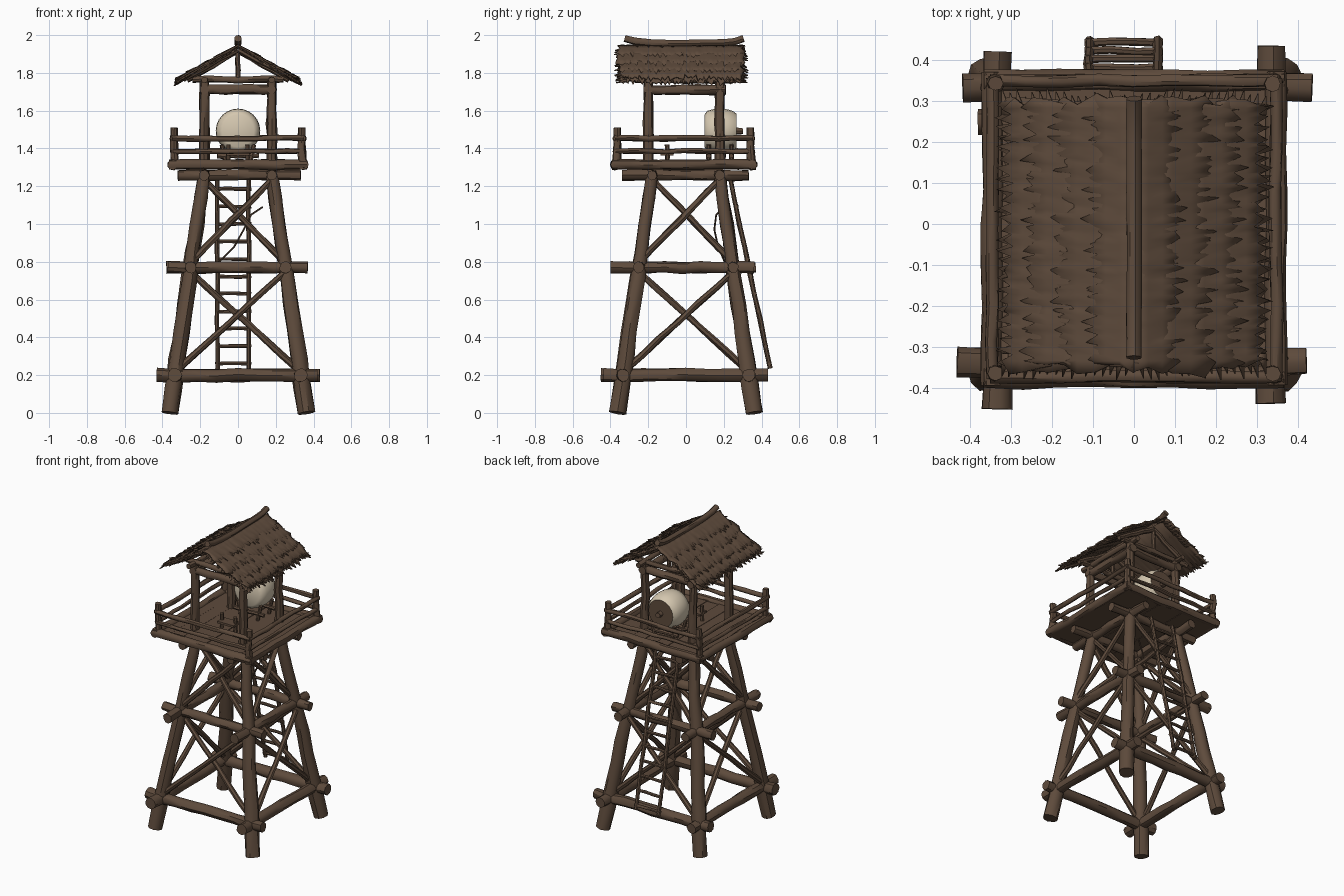
import bpy, bmesh, math, random
from mathutils import Vector

if "Cube" in bpy.data.objects:
    bpy.data.objects.remove(bpy.data.objects["Cube"])
random.seed(7)


def mat(name, col):
    m = bpy.data.materials.new(name)
    m.diffuse_color = (*col, 1)
    m.use_nodes = True
    m.node_tree.nodes["Principled BSDF"].inputs["Base Color"].default_value = m.diffuse_color
    return m


WOOD = mat("dark brown wood", (0.112, 0.070, 0.045))
CREAM = mat("cream hide", (0.66, 0.57, 0.43))


def finish(name, bm, material, angle=40):
    bmesh.ops.recalc_face_normals(bm, faces=bm.faces)
    me = bpy.data.meshes.new(name)
    bm.to_mesh(me)
    bm.free()
    me.materials.append(material)
    ob = bpy.data.objects.new(name, me)
    bpy.context.collection.objects.link(ob)
    bpy.context.view_layer.objects.active = ob
    ob.select_set(True)
    bpy.ops.object.shade_smooth_by_angle(angle=math.radians(angle))
    ob.select_set(False)
    return ob


# Rough log along a path, with capped ends and slightly uneven thickness
def log_path(name, pts, radii, sides=9, rough=0.08):
    bm = bmesh.new()
    pts = [Vector(p) for p in pts]
    rings = []
    for i, p in enumerate(pts):
        d = (pts[min(i + 1, len(pts) - 1)] - pts[max(i - 1, 0)]).normalized()
        ref = Vector((0, 0, 1)) if abs(d.z) < 0.9 else Vector((0, 1, 0))
        u = d.cross(ref).normalized()
        v = d.cross(u)
        rings.append([bm.verts.new(p + (u * math.cos(2 * math.pi * k / sides) + v * math.sin(2 * math.pi * k / sides))
                                   * radii[i] * (1 + random.uniform(-rough, rough))) for k in range(sides)])
    for a, b in zip(rings, rings[1:]):
        for k in range(sides):
            bm.faces.new((a[k], a[(k + 1) % sides], b[(k + 1) % sides], b[k]))
    bm.faces.new(rings[0])
    bm.faces.new(rings[-1])
    return finish(name, bm, WOOD)


def log(name, a, b, r0, r1=None, sides=9, n=6, wob=0.004):
    r1 = r1 or r0
    a, b = Vector(a), Vector(b)
    pts, rad = [], []
    for i in range(n + 1):
        t = i / n
        j = Vector([random.uniform(-wob, wob) for _ in range(3)]) if 0 < i < n else Vector()
        pts.append(a.lerp(b, t) + j)
        rad.append((r0 + (r1 - r0) * t) * random.uniform(0.95, 1.06))
    return log_path(name, pts, rad, sides)


def box(name, c, s):
    bm = bmesh.new()
    bmesh.ops.create_cube(bm, size=1)
    for v in bm.verts:
        v.co = Vector((v.co.x * s[0] + c[0], v.co.y * s[1] + c[1], v.co.z * s[2] + c[2]))
    return finish(name, bm, WOOD)


def leg_at(z):
    return 0.362 - 0.145 * z


# Four leaning legs
for sx in (-1, 1):
    for sy in (-1, 1):
        log("leg", (sx * leg_at(0), sy * leg_at(0), 0), (sx * leg_at(1.28), sy * leg_at(1.28), 1.28),
            0.046, 0.033, 10, 9)

# Horizontal beam rings around the legs, crossing past the corners
for z, ext, r in ((0.2, 0.425, 0.036), (0.77, 0.37, 0.031), (1.258, 0.325, 0.028)):
    c = leg_at(z)
    for s in (-1, 1):
        o = random.uniform(-0.01, 0.01)
        log("cross_beam", (-ext + o, s * c, z), (ext + o, s * c, z), r, r * 0.95, n=8)
        log("side_beam", (s * c, -ext - 0.02 + o, z), (s * c, ext + o, z), r, r * 0.95, n=8)

# Diagonal braces on all four faces, in two tiers
for z0, z1 in ((0.22, 0.75), (0.80, 1.24)):
    a, b = leg_at(z0), leg_at(z1)
    for s in (-1, 1):
        for t in (-1, 1):
            k = 0.012 * t
            log("front_back_brace", (-t * a, s * (a + k), z0), (t * b, s * (b + k), z1), 0.018, 0.016, 7)
            log("side_brace", (s * (a + k), -t * a, z0), (s * (b + k), t * b, z1), 0.018, 0.016, 7)

# Platform planks
n = 8
for i in range(n):
    w = 0.69 / n
    box("floor_plank", (-0.345 + w * (i + 0.5), -0.012, 1.305 + random.uniform(-0.002, 0.002)), (w, 0.72, 0.03))

# Platform rim and railing
YF, YB, XS = -0.372, 0.35, 0.345
for z, r, e in ((1.315, 0.027, 0.02), (1.385, 0.013, 0.0), (1.455, 0.015, 0.005)):
    for y in (YF, YB):
        log("rim_rail", (-XS - e, y, z), (XS + e, y, z), r, n=8)
    for x in (-XS, XS):
        log("side_rim_rail", (x, YF - e, z), (x, YB + e, z), r, n=8)
for x in (-XS + 0.008, XS - 0.008):
    for y in (YF + 0.008, YB - 0.008):
        log("rail_post", (x, y, 1.29), (x, y, 1.51), 0.022, 0.019, 8, 4)

# Cabin posts
PX, PF, PB = 0.178, -0.2, 0.18
for x in (-PX, PX):
    for y in (PF, PB):
        log("roof_post", (x, y, 1.3), (x, y, 1.77), 0.028, 0.024, 8, 6)
# Roof beams, tie beams, rafters and king posts
for y in (PF, PB):
    log("tie_beam", (-0.2, y, 1.712), (0.2, y, 1.712), 0.025)
    log("upper_tie_beam", (-0.24, y, 1.765), (0.24, y, 1.765), 0.017)
    log("king_post", (0, y, 1.76), (0, y, 1.92), 0.013, sides=7, n=3)
    for s in (-1, 1):
        log("rafter", (s * 0.27, y, 1.762), (0, y, 1.92), 0.016, sides=7)
for x in (-PX, PX):
    log("side_tie_beam", (x, -0.225, 1.712), (x, 0.21, 1.712), 0.026)
    log("wall_plate", (x, -0.27, 1.762), (x, 0.25, 1.762), 0.017)
for s in (-1, 1):
    log("gable_end_rafter", (s * 0.29, -0.3, 1.765), (0, -0.3, 1.922), 0.013, sides=7)

# Thatched roof: overlapping layers with ragged lower edges
Y0, Y1 = -0.345, 0.295


def roof_z(x):
    t = abs(x) / 0.33
    return 1.945 - 0.195 * t + 0.012 * t * t


def thatch(s, x0, x1, lift, teeth):
    bm = bmesh.new()
    rows = []
    for i in range(4):
        t = i / 3
        row = []
        for k in range(teeth * 2 + 1):
            y = Y0 + (Y1 - Y0) * k / (teeth * 2)
            x = x0 + (x1 - x0) * t
            drop = 0
            if i == 3:
                x += random.uniform(0.008, 0.03) if k % 2 else random.uniform(-0.015, 0)
                drop = random.uniform(-0.004, 0.014)
                y += random.uniform(-0.006, 0.006)
            if k in (0, teeth * 2):
                y += random.uniform(-0.008, 0.025) * (1 if k else -1)
            z = roof_z(x) + lift * t - drop + random.uniform(-0.002, 0.002)
            row.append(bm.verts.new((s * x, y, z)))
        rows.append(row)
    for a, b in zip(rows, rows[1:]):
        for k in range(teeth * 2):
            bm.faces.new((a[k], a[k + 1], b[k + 1], b[k]))
    ob = finish("roof_thatch", bm, WOOD, 50)
    m = ob.modifiers.new("thickness", "SOLIDIFY")
    m.thickness = 0.008
    m.offset = 0


for s in (-1, 1):
    for x0, x1, lift in ((0, 0.31, -0.012), (0, 0.1, 0.008), (0.05, 0.18, 0.008), (0.13, 0.25, 0.008),
                         (0.2, 0.305, 0.006)):
        thatch(s, x0, x1, lift, 26)
    # Ragged straw tufts at the gable edges
    bm = bmesh.new()
    for y, d in ((Y0, -1), (Y1, 1)):
        for i in range(17):
            x = 0.01 + 0.3 * i / 16
            L = random.uniform(0.015, 0.035)
            p = [(x - 0.012, y - d * 0.03), (x + 0.012, y - d * 0.03), (x + 0.012, y + d * L)]
            bm.faces.new([bm.verts.new((s * px, py, roof_z(px) - 0.008 - (0.008 if j == 2 else 0)))
                          for j, (px, py) in enumerate(p)])
    ob = finish("gable_straw", bm, WOOD)
    ob.modifiers.new("thickness", "SOLIDIFY").thickness = 0.006

# Ridge pole with upturned ends
ys = (-0.325, -0.27, -0.18, -0.05, 0.08, 0.2, 0.26, 0.305)
zs = (1.982, 1.967, 1.958, 1.955, 1.957, 1.959, 1.966, 1.982)
log_path("ridge_pole", [(0, y, z) for y, z in zip(ys, zs)], [0.019] * 8)

# Barrel drum: cream body, wooden back face
bm = bmesh.new()
prof = ((0.092, 0), (0.098, 0.085), (0.112, 0.106), (0.145, 0.115), (0.18, 0.118), (0.22, 0.114), (0.25, 0.104), (0.268, 0.09))
N = 24
rings = [[bm.verts.new((r * math.cos(2 * math.pi * k / N), y, 1.493 + r * math.sin(2 * math.pi * k / N)))
          for k in range(N)] for y, r in prof[1:]]
for a, b in zip(rings, rings[1:]):
    for k in range(N):
        bm.faces.new((a[k], a[(k + 1) % N], b[(k + 1) % N], b[k]))
bm.faces.new(rings[0])
bm.faces.new(rings[-1])
drum = finish("drum", bm, CREAM, 50)
drum.data.materials.append(WOOD)
for f in drum.data.polygons:
    if f.normal.y > 0.95:
        f.material_index = 1
log("drum_peg", (0, 0.26, 1.493), (0, 0.3, 1.493), 0.02, 0.016, 8, 2)
# Drum stand
for y in (0.12, 0.24):
    log("stand_bar", (-0.11, y, 1.36), (0.11, y, 1.36), 0.013, sides=7)
    for s in (-1, 1):
        log("stand_leg", (s * 0.06, y, 1.31), (s * 0.085, y, 1.42), 0.012, sides=7, n=2)

# Small bench on the deck
box("bench_seat", (0.0, -0.1, 1.37), (0.12, 0.07, 0.014))
for x in (-0.05, 0.05):
    for y in (-0.1,):
        log("bench_leg", (x, y, 1.31), (x, y, 1.42), 0.012, sides=7, n=2)

# Back ladder
def ladder_y(z):
    return 0.445 - 0.21 * (z - 0.24)


for x in (-0.108, 0.058):
    log("ladder_rail", (x, ladder_y(0.235), 0.235), (x, ladder_y(1.26), 1.26), 0.0125, sides=7, n=8)
for i in range(11):
    z = 0.26 + 0.0925 * i
    log("ladder_rung", (-0.12, ladder_y(z), z), (0.07, ladder_y(z), z), 0.01, sides=7, n=3)

# Loose rope hanging inside the frame
pts = [(0.13, 0.2, 1.09), (0.07, 0.16, 1.05), (0.03, 0.15, 0.97), (-0.02, 0.17, 0.88), (-0.09, 0.2, 0.81),
       (-0.15, 0.22, 0.75)]
log_path("rope", pts, [0.005] * 6, 6, 0)
